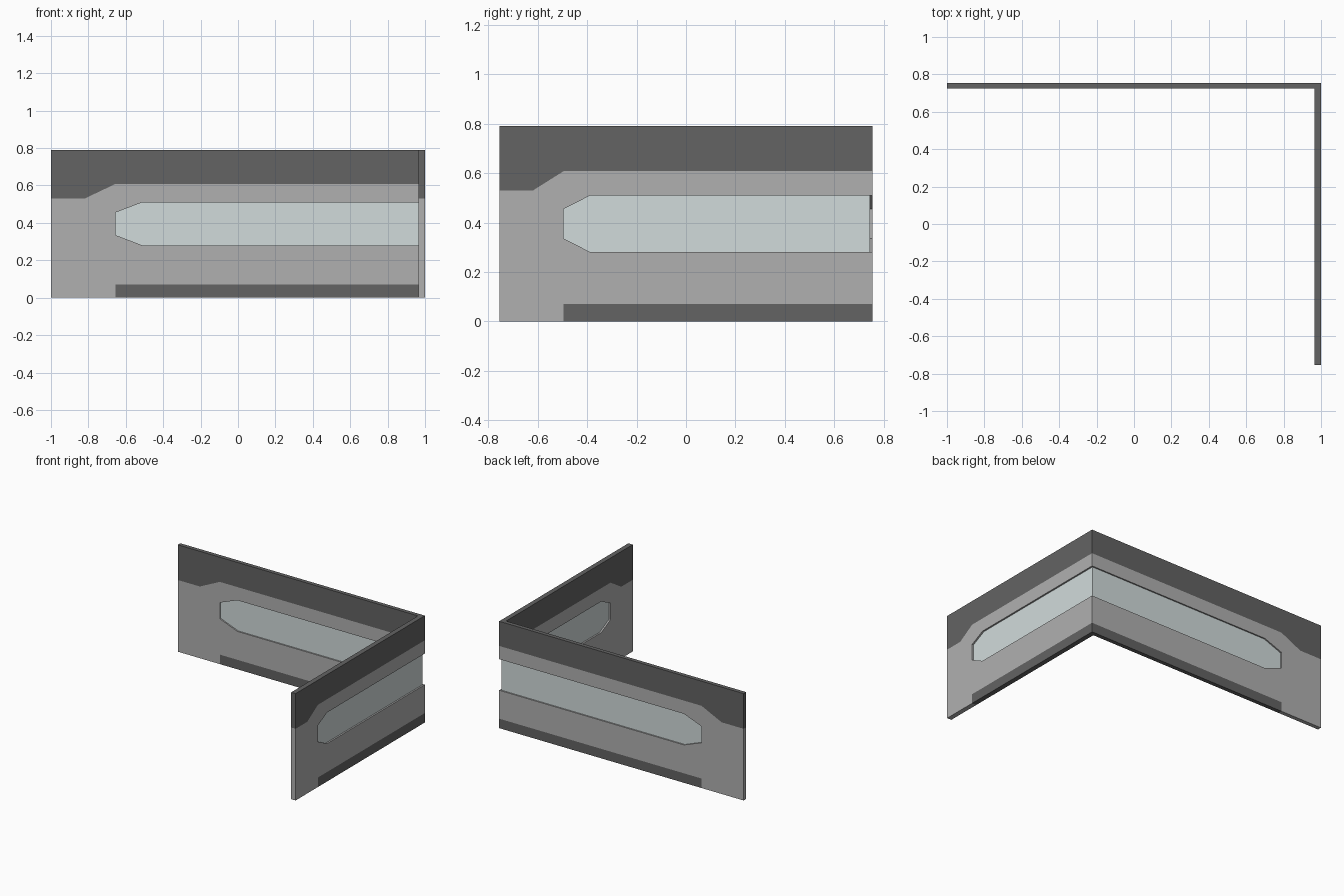
import bpy, bmesh

if "Cube" in bpy.data.objects:
    bpy.data.objects.remove(bpy.data.objects["Cube"])

HX, HY = 1.0, 0.755          # half footprint
TX, TY = 0.036, 0.030        # thickness of right wing and back wing


def material(name, rgb):
    m = bpy.data.materials.new(name)
    m.diffuse_color = (*rgb, 1)
    m.use_nodes = True
    m.node_tree.nodes["Principled BSDF"].inputs["Base Color"].default_value = m.diffuse_color
    return m


# Wing mappings: s = share of wing length from the corner, f = depth share from outside.
# Points on the corner line are mitred.
def back(s, z, f):
    return (HX - max(s * 2 * HX, f * TX), HY - f * TY, z)


def right(s, z, f):
    return (HX - f * TX, HY - max(s * 2 * HY, f * TY), z)


def corner_part(name, profile, mat, f0=0.0, f1=1.0):
    """Extrude an elevation profile on both wings and weld them at the corner."""
    bm = bmesh.new()
    n = len(profile)
    for wing in (back, right):
        outer = [bm.verts.new(wing(s, z, f0)) for s, z in profile]
        inner = [bm.verts.new(wing(s, z, f1)) for s, z in profile]
        bm.faces.new(outer)
        bm.faces.new(inner[::-1])
        for i in range(n):
            j = (i + 1) % n
            if profile[i][0] == 0 and profile[j][0] == 0:
                continue  # open at the mitre
            bm.faces.new((outer[i], inner[i], inner[j], outer[j]))
    bmesh.ops.remove_doubles(bm, verts=bm.verts, dist=1e-5)
    bmesh.ops.recalc_face_normals(bm, faces=bm.faces)
    me = bpy.data.meshes.new(name)
    bm.to_mesh(me)
    bm.free()
    me.materials.append(mat)
    ob = bpy.data.objects.new(name, me)
    bpy.context.collection.objects.link(ob)
    return ob


dark = material("dark_grey", (0.125, 0.125, 0.125))
light = material("light_grey", (0.434, 0.434, 0.434))
pane = material("pale_glass", (0.64, 0.71, 0.71))

END, STEP, WIN, CHAM = 1.0, 0.91, 0.828, 0.756   # stations along a wing
H = 0.79

# Window outline, from lower corner round the chamfered end to upper corner
opening = [(0, 0.28), (CHAM, 0.28), (WIN, 0.335), (WIN, 0.455), (CHAM, 0.51), (0, 0.51)]
# Stepped lower edge of the top band
band_edge = [(0, 0.608), (WIN, 0.608), (STEP, 0.53), (END, 0.53)]

# Wall body around the window
corner_part("wall_body",
            [(END, 0), (WIN, 0), (WIN, 0.07), (0, 0.07)] + opening + band_edge, light)
# Dark top band
corner_part("top_band", band_edge + [(END, H), (0, H)], dark)
# Dark skirting strip
corner_part("skirting", [(0, 0), (WIN, 0), (WIN, 0.07), (0, 0.07)], dark)
# Recessed corner window pane
corner_part("window_pane", opening, pane, 0.33, 0.67)
